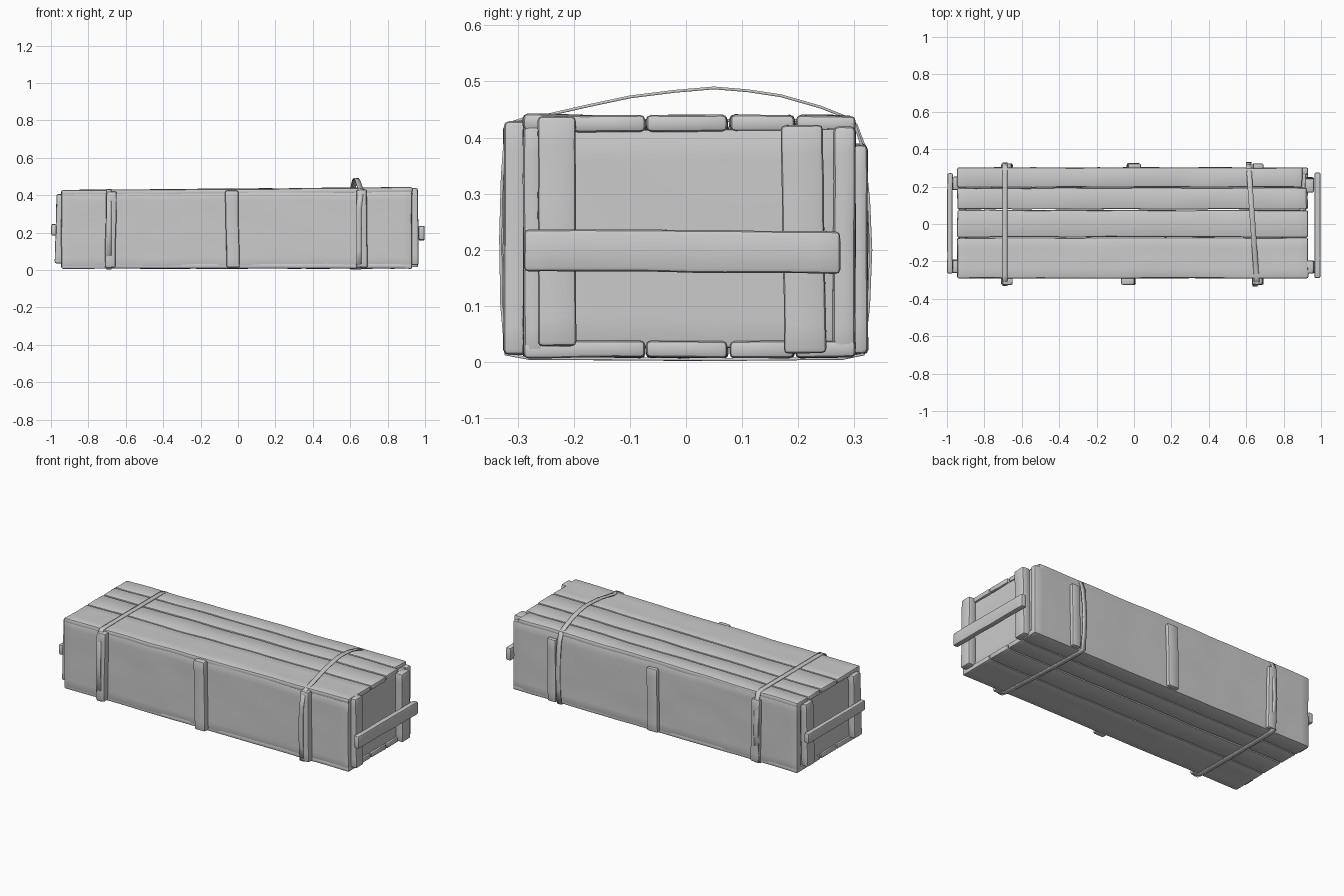
import bpy, bmesh
from mathutils import Vector, Matrix, noise

if "Cube" in bpy.data.objects:
    bpy.data.objects.remove(bpy.data.objects["Cube"])


def finish(name, bm, angle=0.7):
    bmesh.ops.recalc_face_normals(bm, faces=bm.faces)
    me = bpy.data.meshes.new(name)
    bm.to_mesh(me)
    bm.free()
    for p in me.polygons:
        p.use_smooth = True
    me.set_sharp_from_angle(angle=angle)
    ob = bpy.data.objects.new(name, me)
    bpy.context.collection.objects.link(ob)
    return ob


def board(name, x, y, z, bevel=0.008, wobble=0.003, tilt=0.0, axis='Y', rise=0.0):
    """Worn plank filling the given ranges, rounded and slightly uneven."""
    size = Vector((x[1] - x[0], y[1] - y[0], z[1] - z[0]))
    mid = Vector((x[0] + x[1], y[0] + y[1], z[0] + z[1])) / 2
    bm = bmesh.new()
    bmesh.ops.create_cube(bm, size=1)
    bmesh.ops.scale(bm, vec=size, verts=bm.verts)
    bmesh.ops.bevel(bm, geom=bm.edges[:], offset=bevel, segments=2,
                    profile=0.5, affect='EDGES')
    # cut across the wide directions so the plank can be warped
    for i in range(3):
        n = int(size[i] / 0.05)
        no = Vector((0, 0, 0))
        no[i] = 1
        for k in range(1, n):
            co = no * (size[i] * (k / n - 0.5))
            bmesh.ops.bisect_plane(bm, geom=bm.verts[:] + bm.edges[:] + bm.faces[:],
                                   plane_co=co, plane_no=no)
    seed = mid * 7.3
    for v in bm.verts:
        q = Vector((v.co.x * 5, v.co.y * 9, v.co.z * 9)) + seed
        v.co += noise.noise_vector(q) * wobble
        v.co.z += rise * v.co.x / max(size.x, 0.01)
    bmesh.ops.transform(bm, matrix=Matrix.Translation(mid) @ Matrix.Rotation(tilt, 4, axis),
                        verts=bm.verts)
    return finish(name, bm)


def strap(name, path, width=0.028, thick=0.005):
    """Closed flat band running around the crate through (x, y, z) points."""
    bm = bmesh.new()
    h = Vector((width / 2, 0, 0))
    pairs = [(bm.verts.new(Vector(p) - h), bm.verts.new(Vector(p) + h)) for p in path]
    for a, b in zip(pairs, pairs[1:] + pairs[:1]):
        bm.faces.new((a[0], a[1], b[1], b[0]))
    ob = finish(name, bm)
    mod = ob.modifiers.new("thickness", 'SOLIDIFY')
    mod.thickness = thick
    mod.offset = -1


X0, X1 = -0.945, 0.93

# Long side walls
board("front_wall", (X0, X1), (-0.29, -0.25), (0.015, 0.422), 0.01)
board("back_wall", (X0, X1), (0.262, 0.302), (0.015, 0.422), 0.01)

# Lid and floor planks
seams = [(-0.29, -0.073), (-0.07, 0.074), (0.079, 0.193), (0.196, 0.302)]
for i, (a, b) in enumerate(seams):
    end = X1 - (0.0, 0.0, 0.005, 0.03)[i]
    board(f"lid_plank_{i + 1}", (X0, end), (a, b), (0.404, 0.434), 0.009, 0.004, rise=0.015)
    board(f"floor_plank_{i + 1}", (X0, X1), (a, b), (0.008, 0.038), 0.008, 0.003)

# Recessed end panels
board("right_end_panel", (0.885, 0.918), (-0.26, 0.27), (0.025, 0.415), 0.005)
board("left_end_panel", (-0.935, -0.90), (-0.26, 0.27), (0.025, 0.415), 0.005)

# End uprights and carrying bars
board("right_upright_front", (0.915, 0.963), (-0.264, -0.196), (0.028, 0.437), wobble=0.002, tilt=-0.01)
board("right_upright_back", (0.915, 0.963), (0.172, 0.247), (0.015, 0.422), wobble=0.002, tilt=0.015, axis='X')
board("right_handle", (0.965, 0.997), (-0.288, 0.275), (0.160, 0.235), wobble=0.002, tilt=-0.008, axis='X')
board("left_upright_front", (-0.975, -0.932), (-0.262, -0.192), (0.035, 0.405), wobble=0.002, tilt=0.03)
board("left_upright_back", (-0.975, -0.932), (0.182, 0.252), (0.035, 0.405), wobble=0.002, tilt=0.03)
board("left_handle", (-0.999, -0.970), (-0.265, 0.272), (0.185, 0.245), wobble=0.002)

# Vertical battens on both long sides
for i, (x, w, t, tilt) in enumerate([(-0.68, 0.056, 0.42, 0.02),
                                     (-0.03, 0.07, 0.425, -0.02),
                                     (0.662, 0.056, 0.428, -0.012)]):
    board(f"front_batten_{i + 1}", (x - w / 2, x + w / 2), (-0.325, -0.283),
          (0.014, t), 0.009, 0.002, tilt)
    xb = x + (0.03 if i == 1 else 0)
    board(f"back_batten_{i + 1}", (xb - w / 2, xb + w / 2), (0.295, 0.324),
          (0.014, 0.388), 0.009, 0.002, -tilt)

# Metal strap, tight at the left
strap("left_strap", [(-0.69, y, z) for y, z in [
    (-0.30, 0.430), (-0.27, 0.433), (0, 0.433), (0.27, 0.433), (0.305, 0.425), (0.322, 0.38),
    (0.329, 0.2), (0.318, 0.012), (0.28, 0.004), (0, 0.002), (-0.28, 0.004), (-0.322, 0.012),
    (-0.331, 0.2), (-0.325, 0.40)]])

# Loose strap at the right, bowed up over the lid
bow = [(-0.323, 0.425), (-0.29, 0.436), (-0.25, 0.442), (-0.18, 0.458), (-0.10, 0.475), (-0.02, 0.485), (0.05, 0.491),
       (0.11, 0.486), (0.17, 0.477), (0.24, 0.457), (0.30, 0.433)]
sides = [(0.318, 0.38), (0.328, 0.29), (0.332, 0.2), (0.328, 0.1), (0.318, 0.012), (0.28, 0.004),
         (0.08, 0.002), (-0.28, 0.004), (-0.323, 0.012), (-0.331, 0.1), (-0.333, 0.22), (-0.330, 0.33)]
strap("right_strap", [(0.635 - 0.07 * y, y, z) for y, z in bow]
      + [(0.63 - 0.05 * y, y, z) for y, z in sides])
